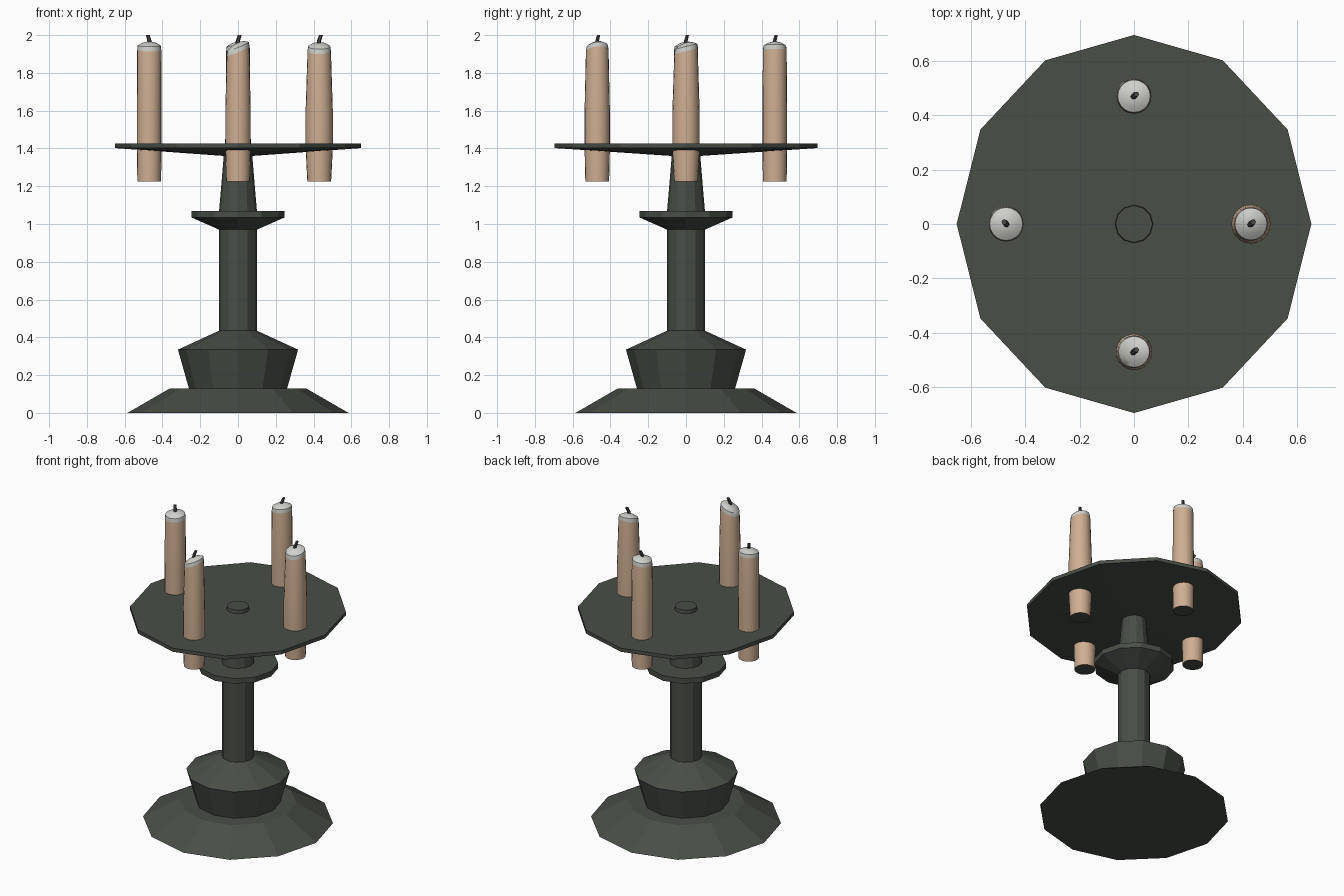
import bpy, bmesh, math
from mathutils import Vector

if "Cube" in bpy.data.objects:
    bpy.data.objects.remove(bpy.data.objects["Cube"])


def material(name, rgb):
    m = bpy.data.materials.new(name)
    lin = [((c / 255 + 0.055) / 1.055) ** 2.4 for c in rgb]
    m.diffuse_color = (*lin, 1)
    m.use_nodes = True
    m.node_tree.nodes["Principled BSDF"].inputs["Base Color"].default_value = m.diffuse_color
    return m


IRON = material("dark iron", (72, 78, 70))
WAX = material("tan wax", (207, 175, 147))
MELT = material("pale melted wax", (208, 208, 203))
WICK = material("charred wick", (72, 72, 70))


def loft(name, rings, mats, band_mat=lambda i: 0, bottom_mat=0, top_mat=0):
    """Skin a list of vertex rings, closing both ends."""
    bm = bmesh.new()
    vs = [[bm.verts.new(p) for p in ring] for ring in rings]
    n = len(vs[0])
    for i in range(len(vs) - 1):
        for j in range(n):
            k = (j + 1) % n
            f = bm.faces.new((vs[i][j], vs[i][k], vs[i + 1][k], vs[i + 1][j]))
            f.material_index = band_mat(i)
    bm.faces.new(vs[0][::-1]).material_index = bottom_mat
    bm.faces.new(vs[-1]).material_index = top_mat
    bm.normal_update()
    me = bpy.data.meshes.new(name)
    bm.to_mesh(me)
    bm.free()
    ob = bpy.data.objects.new(name, me)
    bpy.context.collection.objects.link(ob)
    for m in mats:
        me.materials.append(m)
    return ob


def ring(cx, cy, z, rx, ry=None, n=12, tilt=(0, 0)):
    ry = rx if ry is None else ry
    pts = []
    for j in range(n):
        a = 2 * math.pi * j / n
        x, y = rx * math.cos(a), ry * math.sin(a)
        pts.append((cx + x, cy + y, z + x * tilt[0] + y * tilt[1]))
    return pts


def smooth(ob):
    bpy.ops.object.select_all(action='DESELECT')
    ob.select_set(True)
    bpy.context.view_layer.objects.active = ob
    bpy.ops.object.shade_smooth_by_angle(angle=math.radians(40))


# Stand: foot, bowl, column, collar and tapered neck in one profile
stand = [(0.585, 0), (0.36, 0.13), (0.26, 0.13), (0.318, 0.335), (0.10, 0.435),
         (0.10, 0.97), (0.247, 1.035), (0.247, 1.07), (0.10, 1.07), (0.068, 1.45)]
loft("stand", [ring(0, 0, z, r) for r, z in stand], [IRON])

# Slightly oval plate with a sloping underside
loft("plate", [ring(0, 0, 1.36, 0.07), ring(0, 0, 1.402, 0.652, 0.695),
               ring(0, 0, 1.426, 0.652, 0.695)], [IRON])

# Candles: position, belly radius, top radius, top height, tilt of the top, wick lean
candles = [
    ("left", -0.47, 0, 0.065, 0.064, 1.945, (0, 0.1), (-0.012, 0.012)),
    ("right", 0.43, 0, 0.072, 0.062, 1.94, (0.0, 0.25), (0.015, 0.012)),
    ("front", 0, -0.47, 0.067, 0.060, 1.94, (0.42, 0.1), (0.015, 0.012)),
    ("back", 0, 0.47, 0.065, 0.063, 1.945, (0.1, 0.0), (0.015, 0.012)),
]
for side, x, y, belly, top, h, tilt, lean in candles:
    rings = [ring(x, y, 1.225, 0.063, n=20),
             ring(x, y, 1.40, belly, n=20),
             ring(x, y, 1.60, belly, n=20),
             ring(x, y, h - 0.025, top, n=20, tilt=tilt),
             ring(x, y, h, top * 0.95, n=20, tilt=tilt),
             ring(x, y, h + 0.013, top * 0.6, n=20, tilt=tilt),
             ring(x, y, h + 0.02, 0.012, n=20, tilt=tilt)]
    smooth(loft(side + "_candle", rings, [WAX, MELT, IRON],
                lambda i: 1 if i >= 3 else 0, bottom_mat=2, top_mat=1))
    # Bent wick
    wx, wy = lean
    loft(side + "_wick", [ring(x - wx * 0.4, y - wy * 0.4, h, 0.011, n=6),
                          ring(x, y, 1.972, 0.011, n=6),
                          ring(x + wx * 0.6, y + wy * 0.6, 2.0, 0.010, n=6, tilt=(0, 0))],
         [WICK])
